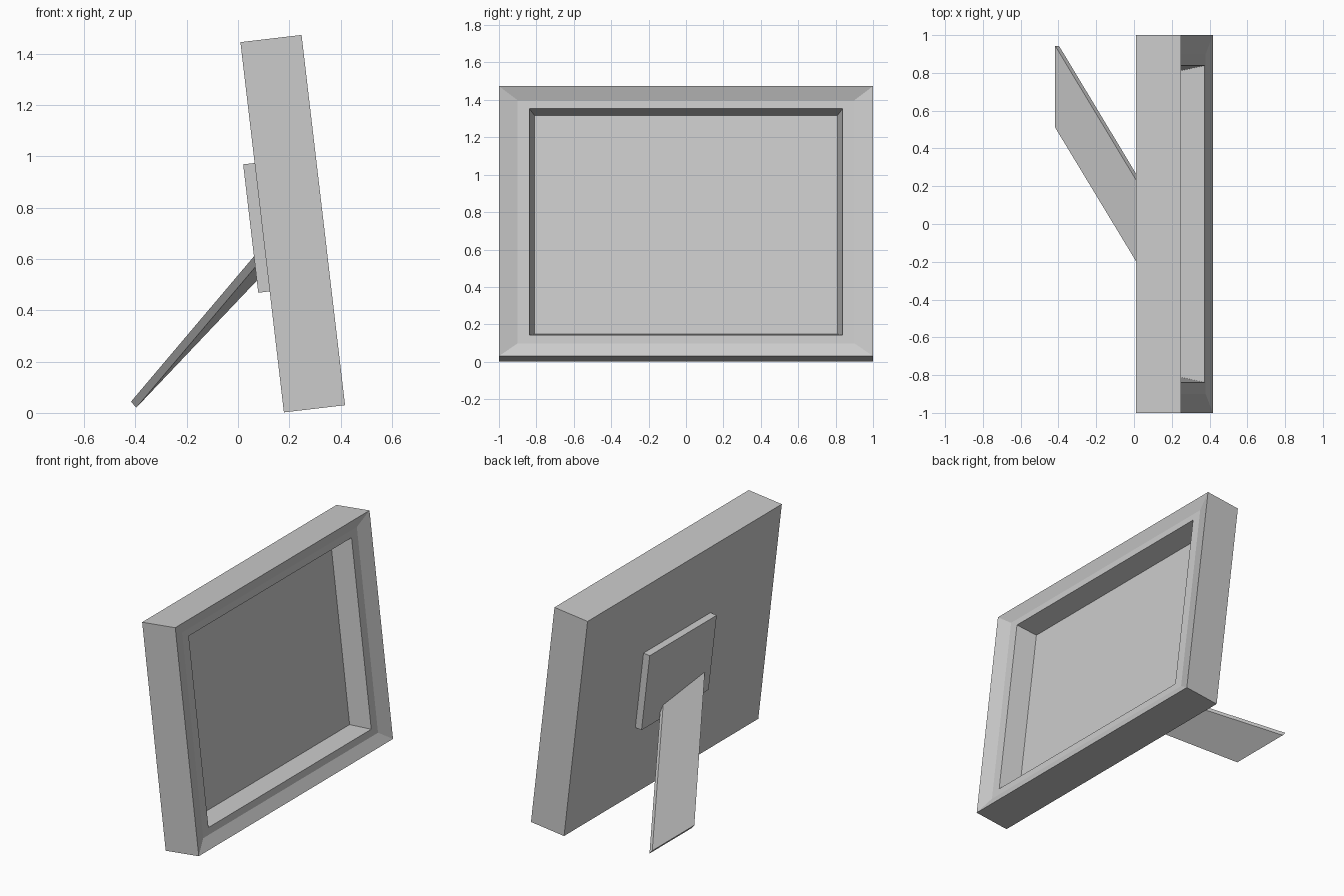
import bpy, math
from mathutils import Matrix, Vector

if "Cube" in bpy.data.objects:
    bpy.data.objects.remove(bpy.data.objects["Cube"])

# Leaning plane of the frame: local x = depth (front is +x), local z = up the frame
LEAN = Matrix.Translation((0.179, 0, 0.002)) @ Matrix.Rotation(math.radians(-6.7), 4, 'Y')
HALF = 1.4535 / 2


def loft(name, rings):
    """Join four-sided rings into a closed, flat-shaded solid."""
    verts = [p for ring in rings for p in ring]
    last = 4 * (len(rings) - 1)
    faces = [(3, 2, 1, 0), (last, last + 1, last + 2, last + 3)]
    for i in range(0, last, 4):
        for j in range(4):
            k = (j + 1) % 4
            faces.append((i + j, i + k, i + 4 + k, i + 4 + j))
    mesh = bpy.data.meshes.new(name)
    mesh.from_pydata(verts, [], faces)
    obj = bpy.data.objects.new(name, mesh)
    bpy.context.collection.objects.link(obj)
    return obj


def rect(x, half_y, half_z, mid_z):
    """Rectangle facing +x on the leaning plane."""
    return [LEAN @ Vector((x, sy * half_y, mid_z + sz * half_z))
            for sy, sz in ((-1, -1), (1, -1), (1, 1), (-1, 1))]


# Frame: box, sunken mitred border, flat lip, tapered recess with back panel
profile = [(0, 1), (0.24, 1), (0.21, 0.9), (0.21, 0.838), (0.075, 0.81)]
loft("picture_frame", [rect(x, s, s * HALF, HALF) for x, s in profile])

# Mounting plate on the back
loft("back_plate", [rect(x, 0.345, 0.252, 0.727) for x in (-0.045, 0.01)])

# Slightly twisted prop leg, running from the ground into the plate
thickness = Vector((0.02, 0, -0.024))
foot = [Vector((-0.417, 0.51, 0.044)), Vector((-0.417, 0.943, 0.044))]
head = [Vector((0.062, -0.282, 0.61)), Vector((0.068, 0.138, 0.555))]
head = [f.lerp(h, 1.05) for f, h in zip(foot, head)]
loft("prop_leg", [[a + thickness, b + thickness, b, a] for a, b in (foot, head)])
